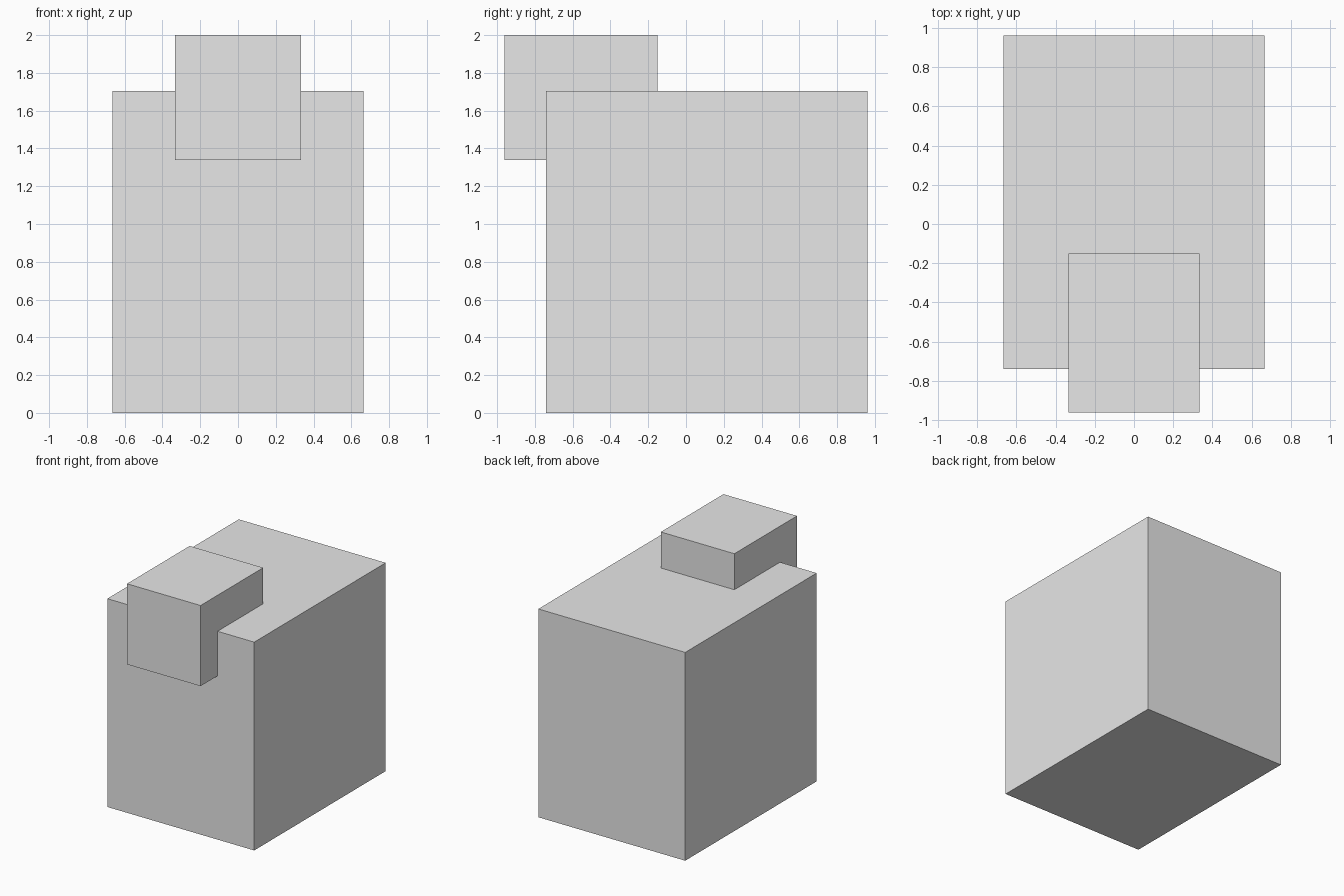
import bpy

if "Cube" in bpy.data.objects:
    bpy.data.objects.remove(bpy.data.objects["Cube"])

grey = bpy.data.materials.new("light grey")
grey.diffuse_color = (0.8, 0.8, 0.8, 1.0)
grey.use_nodes = True
grey.node_tree.nodes["Principled BSDF"].inputs["Base Color"].default_value = grey.diffuse_color


def box(name, low, high):
    """Axis-aligned block between two opposite corners."""
    centre = [(a + b) / 2 for a, b in zip(low, high)]
    bpy.ops.mesh.primitive_cube_add(size=1, location=centre)
    obj = bpy.context.object
    obj.name = name
    obj.scale = [b - a for a, b in zip(low, high)]
    bpy.ops.object.transform_apply(location=False, rotation=False, scale=True)
    obj.data.materials.append(grey)
    return obj


# Large block standing on the ground
box("body", (-0.665, -0.74, 0.0), (0.665, 0.96, 1.705))

# Smaller block set into the top front edge
box("head", (-0.333, -0.96, 1.34), (0.333, -0.15, 2.0))
